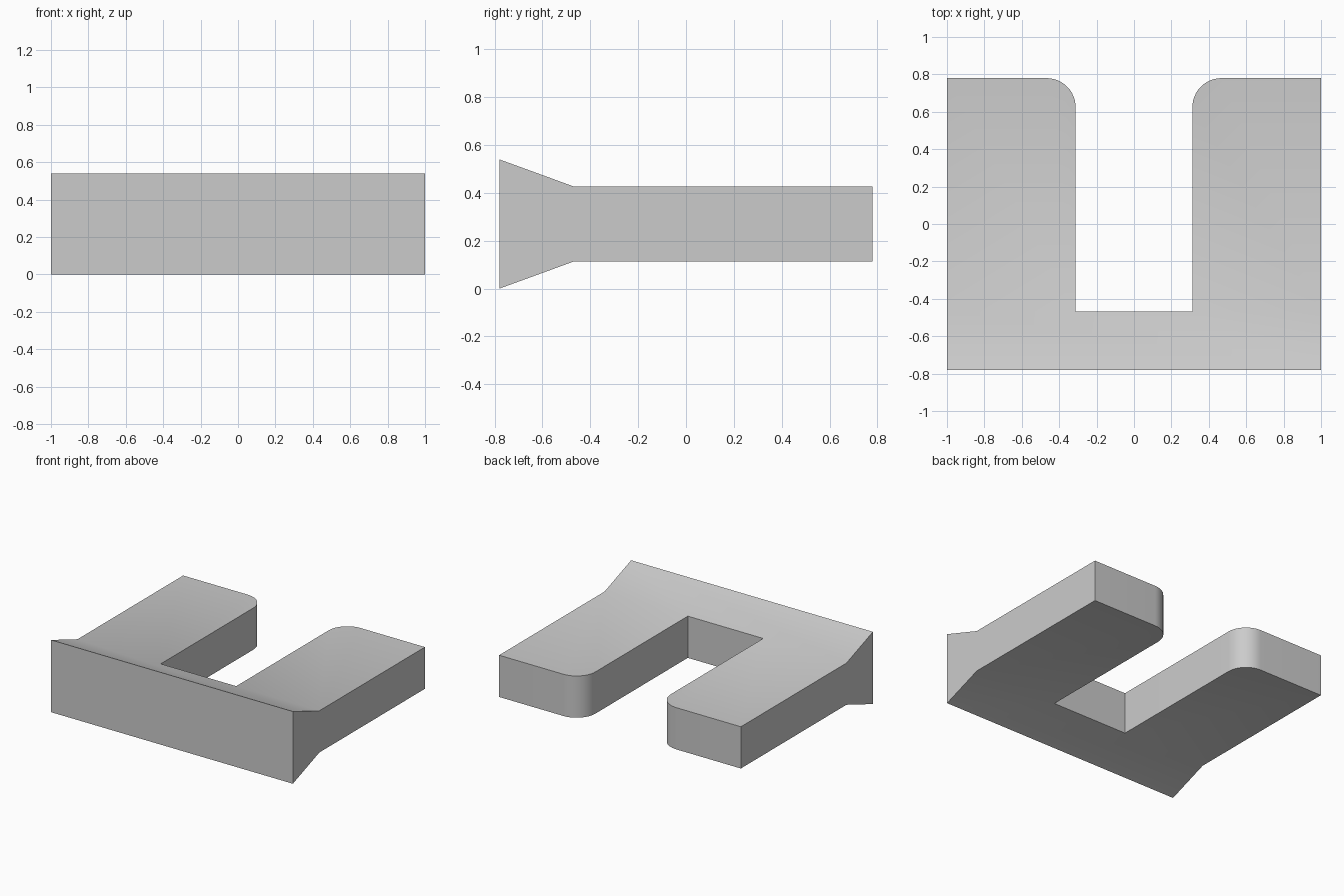
import bpy
import bmesh
import math

cube = bpy.data.objects.get("Cube")
if cube:
    bpy.data.objects.remove(cube, do_unlink=True)

# Main dimensions
HALF_X, HALF_Y = 1.0, 0.78
SLOT_X, SLOT_Y = 0.312, -0.467
MID_Z, ARM_HALF, FLARE_HALF = 0.27, 0.156, 0.27
RADIUS, STEPS = 0.156, 12

grey = bpy.data.materials.new("plain grey")
grey.use_nodes = True
colour = (0.6, 0.6, 0.6, 1)
grey.diffuse_color = colour
grey.node_tree.nodes["Principled BSDF"].inputs["Base Color"].default_value = colour


def arm_outline(side):
    """Straight arm with its inner back corner rounded."""
    cx, cy = SLOT_X + RADIUS, HALF_Y - RADIUS
    angles = [math.pi / 2 * (1 + i / STEPS) for i in range(STEPS + 1)]
    arc = [(cx + RADIUS * math.cos(a), cy + RADIUS * math.sin(a)) for a in angles]
    pts = [(SLOT_X, SLOT_Y), (HALF_X, SLOT_Y), (HALF_X, HALF_Y)] + arc
    return [(side * x, y) for x, y in pts][::side]


# Plan outline: front bar and two arms sharing edges
bar = [(-HALF_X, -HALF_Y), (HALF_X, -HALF_Y), (HALF_X, SLOT_Y),
       (SLOT_X, SLOT_Y), (-SLOT_X, SLOT_Y), (-HALF_X, SLOT_Y)]
bm = bmesh.new()
for outline in (bar, arm_outline(1), arm_outline(-1)):
    bm.faces.new([bm.verts.new((x, y, MID_Z - ARM_HALF)) for x, y in outline])
bmesh.ops.remove_doubles(bm, verts=bm.verts[:], dist=0.0001)

# Thickness
ext = bmesh.ops.extrude_face_region(bm, geom=bm.faces[:], use_keep_orig=True)
for v in ext["geom"]:
    if isinstance(v, bmesh.types.BMVert):
        v.co.z = MID_Z + ARM_HALF

# Flare the front edge up and down
for v in bm.verts:
    if v.co.y < -HALF_Y + 0.01:
        v.co.z = MID_Z + math.copysign(FLARE_HALF, v.co.z - MID_Z)
bmesh.ops.recalc_face_normals(bm, faces=bm.faces[:])

mesh = bpy.data.meshes.new("forked_bracket")
bm.to_mesh(mesh)
bm.free()
mesh.materials.append(grey)
bracket = bpy.data.objects.new("forked_bracket", mesh)
bpy.context.collection.objects.link(bracket)

# Smooth the bend and rounded corners, keep other edges sharp
bpy.ops.object.select_all(action="DESELECT")
bracket.select_set(True)
bpy.context.view_layer.objects.active = bracket
bpy.ops.object.shade_smooth_by_angle(angle=math.radians(30))
